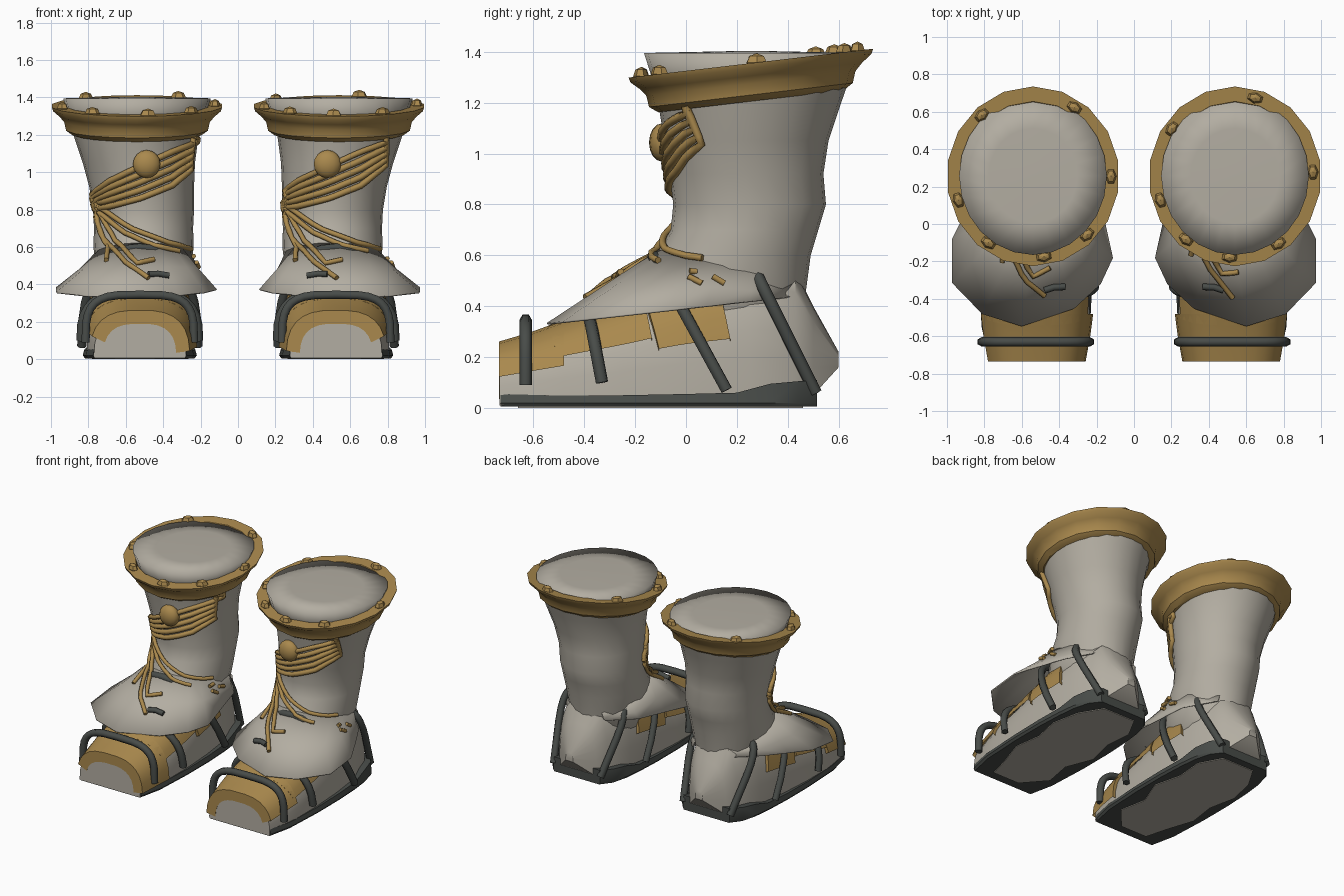
import bpy, bmesh, math
from mathutils import Vector
from mathutils.bvhtree import BVHTree

if "Cube" in bpy.data.objects:
    bpy.data.objects.remove(bpy.data.objects["Cube"])


def material(name, rgb):
    m = bpy.data.materials.new(name)
    m.diffuse_color = (*rgb, 1)
    m.use_nodes = True
    m.node_tree.nodes["Principled BSDF"].inputs["Base Color"].default_value = m.diffuse_color
    return m


GREY = material("warm_grey", (0.45, 0.42, 0.36))
GOLD = material("old_gold", (0.40, 0.25, 0.075))
DARK = material("charcoal", (0.065, 0.072, 0.066))


def lerp_table(table, t):
    """Interpolate rows (t, a, b, ...) at t."""
    for p, q in zip(table, table[1:]):
        if t <= q[0]:
            f = max(0, (t - p[0]) / (q[0] - p[0]))
            return [a + (b - a) * f for a, b in zip(p[1:], q[1:])]
    return list(table[-1][1:])


def power(v, e):
    return math.copysign(abs(v) ** e, v)


def loft(name, rings, mat, closed=True, caps=True, thick=0):
    """Skin a list of equal-length point rings."""
    n = len(rings[0])
    verts = [Vector(p) for r in rings for p in r]
    faces = []
    for i in range(len(rings) - 1):
        for j in range(n if closed else n - 1):
            k = (j + 1) % n
            faces.append((i * n + j, i * n + k, (i + 1) * n + k, (i + 1) * n + j))
    if caps:
        faces.append(tuple(range(n))[::-1])
        faces.append(tuple(range((len(rings) - 1) * n, len(rings) * n)))
    me = bpy.data.meshes.new(name)
    me.from_pydata(verts, [], faces)
    bm = bmesh.new()
    bm.from_mesh(me)
    bmesh.ops.recalc_face_normals(bm, faces=bm.faces)
    bm.to_mesh(me)
    bm.free()
    me.materials.append(mat)
    ob = bpy.data.objects.new(name, me)
    bpy.context.collection.objects.link(ob)
    if thick:
        s = ob.modifiers.new("thickness", 'SOLIDIFY')
        s.thickness = thick
        s.offset = 0
    return verts, faces


def tube(name, pts, radius, mat):
    cu = bpy.data.curves.new(name, 'CURVE')
    cu.dimensions = '3D'
    cu.bevel_depth = radius
    cu.bevel_resolution = 1
    cu.use_fill_caps = True
    sp = cu.splines.new('POLY')
    sp.points.add(len(pts) - 1)
    for q, p in zip(sp.points, pts):
        q.co = (*p, 1)
    cu.materials.append(mat)
    bpy.context.collection.objects.link(bpy.data.objects.new(name, cu))


def ball(name, loc, scale, mat, seg, rings, rot=0):
    bpy.ops.mesh.primitive_uv_sphere_add(segments=seg, ring_count=rings, location=loc, rotation=(0, 0, rot))
    ob = bpy.context.object
    ob.name = name
    ob.scale = scale
    ob.data.materials.append(mat)


# Shaft: z, front y, back y, half width, centre x
SHAFT = [(0.2, -0.15, 0.42, 0.2, -0.51), (0.45, -0.17, 0.47, 0.25, -0.505), (0.6, -0.12, 0.49, 0.268, -0.505),
         (0.7, -0.06, 0.52, 0.265, -0.505), (0.8, -0.05, 0.55, 0.27, -0.505), (0.92, -0.065, 0.54, 0.28, -0.515),
         (1.05, -0.085, 0.56, 0.3, -0.53), (1.2, -0.11, 0.61, 0.335, -0.545), (1.3, -0.135, 0.645, 0.365, -0.54),
         (1.395, -0.165, 0.68, 0.395, -0.54)]
# Foot: y, half width, bottom z, top z
FOOT = [(-0.732, 0.245, 0.01, 0.24), (-0.6, 0.27, 0.02, 0.28), (-0.48, 0.285, 0.02, 0.325), (-0.25, 0.285, 0.02, 0.4),
        (0.0, 0.275, 0.02, 0.5), (0.25, 0.25, 0.02, 0.56), (0.43, 0.2, 0.03, 0.54), (0.5, 0.15, 0.05, 0.40),
        (0.6, 0.03, 0.16, 0.22)]
# Sole: y, half width, top z
SOLE = [(-0.728, 0.25, 0.055), (-0.55, 0.29, 0.05), (-0.25, 0.305, 0.05), (0.0, 0.305, 0.055), (0.2, 0.295, 0.06),
        (0.33, 0.28, 0.095), (0.44, 0.25, 0.105), (0.515, 0.19, 0.11)]
# Skirt outline (x, y)
SKIRT = [(-0.66, 0.43), (-0.8, 0.25), (-0.89, 0.08), (-0.97, -0.08), (-0.97, -0.315), (-0.81, -0.48), (-0.6, -0.545),
         (-0.32, -0.45), (-0.18, -0.32), (-0.115, -0.18), (-0.16, 0.02), (-0.21, 0.25), (-0.35, 0.43)]
CX = -0.525


def foot_point(y, a, off=0.0):
    hw, zb, zt = lerp_table(FOOT, y)
    return Vector((CX + (hw + off) * power(math.cos(a), 0.7), y, zb + (zt - zb + off) * power(math.sin(a), 0.75)))


def shaft_point(z, a):
    yf, yb, hw, cx = lerp_table(SHAFT, z)
    return Vector((cx + hw * math.sin(a), (yf + yb) / 2 - (yb - yf) / 2 * math.cos(a), z))


def boot(tag, s, stud_angles):
    def flip(rings):
        return [[(p[0] * s, p[1], p[2]) for p in r] for r in rings]

    # leg shaft closed by a softly domed top
    rings = [[shaft_point(r[0], math.tau * j / 24) for j in range(24)] for r in SHAFT]
    mid = Vector((-0.54, 0.2575, 1.404))
    rings += [[mid.lerp(p, k) for p in rings[9]] for k in (0.6, 0.2)]
    shaft = loft(tag + "_shaft", flip(rings), GREY)

    # foot and heel
    loft(tag + "_foot", flip([[foot_point(r[0], math.pi * j / 14) for j in range(15)] for r in FOOT]), GREY)

    # sole with raised heel rim, and a pale plate beneath
    loft(tag + "_sole", flip([[(CX + w * k, y, z) for k, z in
                               ((-0.96, 0.005), (-1, 0.02), (-0.97, zt), (0.97, zt), (1, 0.02), (0.96, 0.005))]
                              for y, w, zt in SOLE]), DARK)
    plate = [(-0.66, -0.5, 0.3), (-0.5, -0.6, 0.75), (-0.3, -0.8, 0.6), (-0.1, -0.7, 0.85), (0.1, -0.85, 0.7),
             (0.3, -0.75, 0.8), (0.46, -0.5, 0.6)]
    loft(tag + "_sole_plate", flip([[(CX + lerp_table(SOLE, y)[0] * k, y, z) for k, z in
                                     ((a, 0), (b, 0), (b, 0.008), (a, 0.008))] for y, a, b in plate]), GREY)

    # ankle skirt draped from the shaft over the instep
    top, mid, low = [], [], []
    for x, y in SKIRT:
        a = math.atan2(x + 0.505, 0.16 - y)
        t = shaft_point(0.55 + 0.07 * math.cos(a), a)
        o = Vector((x, y, 0.33 + 0.11 * (y + 0.55)))
        top.append(t)
        mid.append(t.lerp(o, 0.45) - Vector((0, 0, 0.02 * (1 - max(0, math.cos(a))))))
        low.append(o)
    skirt = loft(tag + "_skirt", flip([top, mid, low]), GREY, closed=False, caps=False, thick=0.008)

    # gold wraps on the foot: y start, y end, lean, first angle, last angle
    for i, (y0, y1, lean, a0, a1) in enumerate([(-0.735, -0.48, 0, 4, 160), (-0.47, -0.1, -0.18, 28, 152),
                                                (-0.07, 0.21, -0.25, 21, 159)]):
        rings = []
        for off in (0.022, -0.05):
            for k in range(5):
                k = k if off > 0 else 4 - k
                row = []
                for j in range(13):
                    a = math.radians(a0 + (a1 - a0) * j / 12)
                    y = max(-0.735, y0 + (y1 - y0) * k / 4 + lean * math.sin(a) * 0.4)
                    row.append(foot_point(y, a, off))
                rings.append(row)
        loft(tag + "_foot_wrap_%d" % i, flip(rings + rings[:1]), GOLD, closed=False, caps=False)

    # dark arched straps: foot y, foot z, top y, top z, half width, power
    for i, (y0, z0, y1, z1, hw, e) in enumerate([(-0.63, 0.09, -0.63, 0.345, 0.29, 0.55),
                                                 (-0.33, 0.1, -0.38, 0.365, 0.315, 0.7),
                                                 (0.16, 0.07, -0.128, 0.597, 0.31, 0.85),
                                                 (0.51, 0.06, 0.27, 0.54, 0.28, 0.4)]):
        pts = []
        for j in range(17):
            a = math.pi * j / 16
            f = power(math.sin(a), e)
            w = hw if i < 3 else hw - 0.09 * (1 - f)
            pts.append((CX + w * power(math.cos(a), e), y0 + (y1 - y0) * f, z0 + (z1 - z0) * f))
        tube(tag + "_strap_%d" % i, flip([pts])[0], 0.025, DARK)

    # tilted flared cuff
    def cuff_point(r, dz, a):
        y = 0.255 + r * 1.04 * math.sin(a)
        return Vector((-0.54 + r * math.cos(a), y, 1.355 + 0.118 * (y - 0.255) + dz))

    profile = [(0.32, -0.15), (0.35, -0.15), (0.385, -0.125), (0.395, -0.08), (0.42, -0.05), (0.455, -0.02),
               (0.462, 0.0), (0.385, 0.0), (0.32, -0.15)]
    loft(tag + "_cuff", flip([[cuff_point(r, dz, math.tau * (j + 0.5) / 18) for j in range(18)] for r, dz in profile]),
         GOLD, caps=False)
    for d in stud_angles:
        p = cuff_point(0.417, 0.0, math.radians(d))
        ball(tag + "_cuff_stud", (p.x * s, p.y, p.z), (0.045, 0.03, 0.036), GOLD, 6, 4,
             math.radians(d + 90) * s)

    # laces laid on the shaft and skirt; both boots cross the same way
    dx = 0 if s > 0 else 1.01
    n = len(shaft[0])
    tree = BVHTree.FromPolygons(shaft[0] + skirt[0], shaft[1] + [tuple(i + n for i in f) for f in skirt[1]])

    def on_surface(x, z):
        loc, nor = tree.ray_cast(Vector((x + dx, -2, z)), Vector((0, 1, 0)))[:2]
        out = Vector((0, -1, 0))
        if loc is None or loc.y > 0.15:
            loc, nor = tree.find_nearest(Vector((x + dx, 0.08, z)))[:2]
            out = Vector((x - CX, 0, 0))
        return loc + nor * (0.012 if nor.dot(out) > 0 else -0.012)

    def lace(path, radius):
        pts = []
        for (x0, z0), (x1, z1) in zip(path, path[1:]):
            for k in range(4):
                pts.append(on_surface(x0 + (x1 - x0) * k / 4, z0 + (z1 - z0) * k / 4))
        pts.append(on_surface(*path[-1]))
        tube(tag + "_lace", pts, radius, GOLD)

    for i in range(5):
        lace([(-0.225, 1.19 - i * 0.01), (-0.23, 1.16 - i * 0.03), (-0.36, 1.11 - i * 0.045),
              (-0.52, 1.035 - i * 0.043), (-0.68, 0.955 - i * 0.034), (-0.77, 0.885 - i * 0.02), (-0.745, 0.79)], 0.017)
    for path in ([(-0.755, 0.82), (-0.73, 0.68), (-0.69, 0.6), (-0.7, 0.52)],
                 [(-0.765, 0.8), (-0.71, 0.64), (-0.6, 0.51), (-0.48, 0.425)],
                 [(-0.74, 0.8), (-0.65, 0.63), (-0.54, 0.505), (-0.45, 0.525)],
                 [(-0.74, 0.82), (-0.56, 0.69), (-0.38, 0.62), (-0.26, 0.59)],
                 [(-0.75, 0.8), (-0.6, 0.67), (-0.45, 0.6), (-0.32, 0.57)]):
        lace(path, 0.014)

    # short lace ends on the side of the skirt
    for ends in (((0.02, 0.545), (0.07, 0.51)), ((0.11, 0.545), (0.17, 0.515)), ((0.0, 0.6), (0.06, 0.585))):
        tube(tag + "_lace_end", [tree.find_nearest(Vector((-0.16 + dx, y, z)))[0] + Vector((0.008, 0, 0.006))
                                 for y, z in ends], 0.013, GOLD)

    # dark loop showing through the front of the skirt
    loop = [on_surface(x if s > 0 else -x - dx, z) for x, z in ((-0.48, 0.445), (-0.43, 0.448), (-0.37, 0.438))]
    tube(tag + "_skirt_loop", loop, 0.018, DARK)

    # round clasp on the laces
    p = on_surface(-0.49 if s > 0 else -0.53, 1.045)
    ball(tag + "_clasp", p + Vector((0, -0.005, 0)), (0.075, 0.05, 0.075), GOLD, 14, 8)


boot("left", 1, (131, 58, 0, -46, -82, -125, -163))
boot("right", -1, (105, 36, -17, -51, -86, -124, 177))

# smooth shading with sharp edges kept; the shafts are smooth throughout
for is_shaft, angle in ((False, 35), (True, 180)):
    bpy.ops.object.select_all(action='DESELECT')
    for ob in bpy.data.objects:
        if ob.type == 'MESH' and ("_shaft" in ob.name) == is_shaft and "stud" not in ob.name:
            ob.select_set(True)
            bpy.context.view_layer.objects.active = ob
    bpy.ops.object.shade_smooth_by_angle(angle=math.radians(angle))
